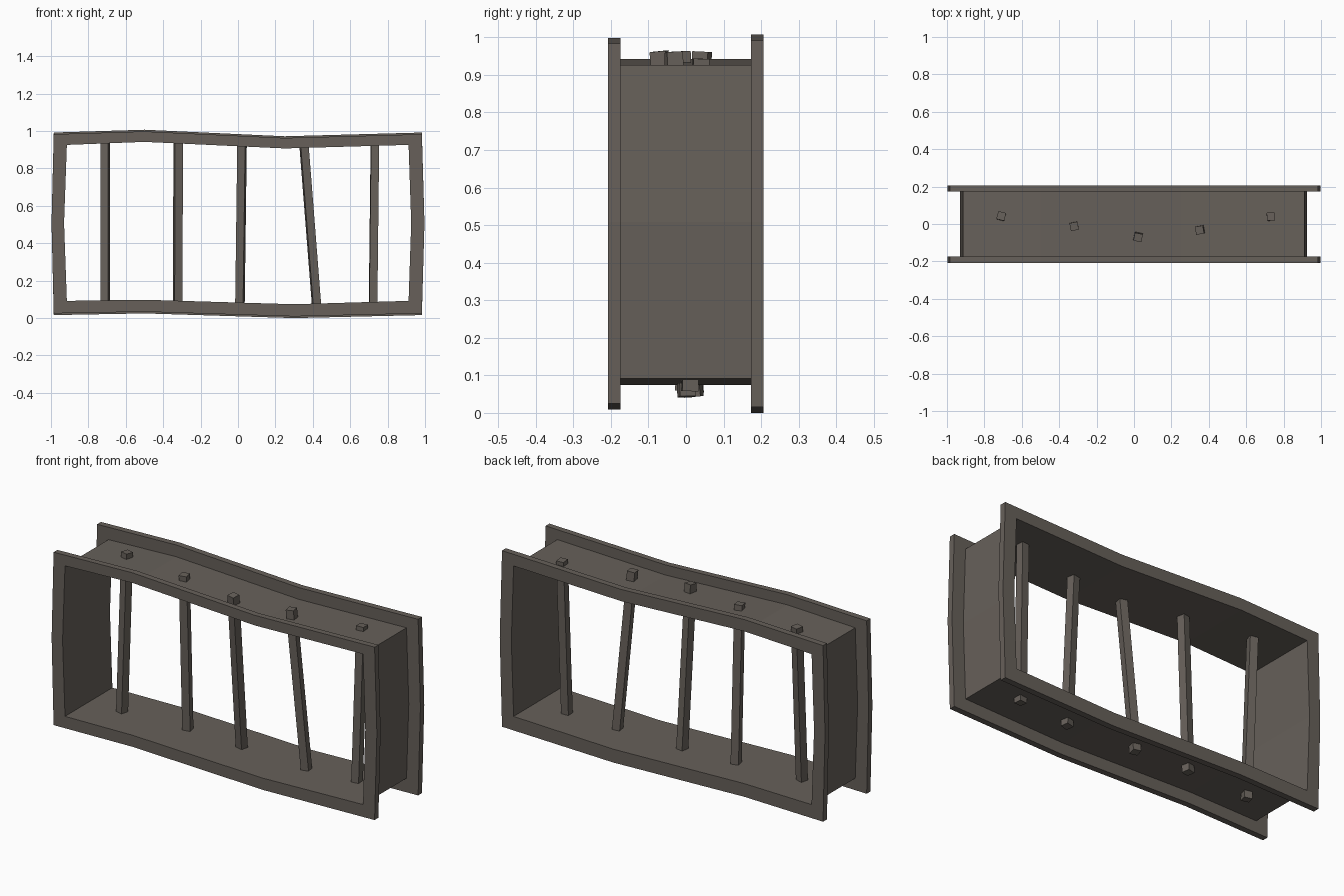
import bpy, bmesh, math
from mathutils import Vector, Matrix

if "Cube" in bpy.data.objects:
    bpy.data.objects.remove(bpy.data.objects["Cube"])

mat = bpy.data.materials.new("weathered dark grey")
mat.diffuse_color = (0.135, 0.118, 0.102, 1)
mat.use_nodes = True
mat.node_tree.nodes["Principled BSDF"].inputs["Base Color"].default_value = mat.diffuse_color

# Wavy outlines (x, z), clockwise from the top left corner
OUTER = [(-0.985, 0.985), (-0.5, 1.0), (0.25, 0.965), (0.983, 0.985),
         (0.997, 0.51), (0.983, 0.027), (0.3, 0.011), (-0.5, 0.036),
         (-0.985, 0.027), (-0.997, 0.51)]
INNER = [(-0.915, 0.928), (-0.5, 0.944), (0.25, 0.909), (0.912, 0.928),
         (0.926, 0.51), (0.912, 0.094), (0.3, 0.076), (-0.5, 0.1),
         (-0.915, 0.094), (-0.93, 0.51)]


def finish(bm, name):
    bmesh.ops.recalc_face_normals(bm, faces=bm.faces[:])
    me = bpy.data.meshes.new(name)
    bm.to_mesh(me)
    bm.free()
    me.materials.append(mat)
    ob = bpy.data.objects.new(name, me)
    bpy.context.collection.objects.link(ob)
    return ob


def loop(bm, pts, y):
    return [bm.verts.new((x, y, z)) for x, z in pts]


def bridge(bm, a, b):
    n = len(a)
    for i in range(n):
        j = (i + 1) % n
        bm.faces.new((a[i], a[j], b[j], b[i]))


def frame(name, y0, y1, grow):
    # flat ring with a square section; grow widens the outer edge vertically
    bm = bmesh.new()
    outer = [(x, z + (grow if z > 0.6 else -grow if z < 0.4 else 0)) for x, z in OUTER]
    rings = [loop(bm, p, y) for p, y in
             ((outer, y0), (outer, y1), (INNER, y1), (INNER, y0))]
    for k in range(4):
        bridge(bm, rings[k], rings[(k + 1) % 4])
    finish(bm, name)


# Front and back frames
frame("front_frame", -0.208, -0.175, 0.0)
frame("back_frame", 0.173, 0.207, 0.009)

# Thin lining between the frames
bm = bmesh.new()
bridge(bm, loop(bm, INNER, -0.175), loop(bm, INNER, 0.173))
finish(bm, "window_lining")

# Crooked bars: top (x, y, z), bottom (x, y, z), twist in degrees
BARS = [((-0.71, 0.043, 0.964), (-0.71, -0.003, 0.06), -15),
        ((-0.32, -0.013, 0.965), (-0.322, 0.022, 0.055), 12),
        ((0.022, -0.072, 0.965), (0.01, 0.022, 0.045), -12),
        ((0.35, -0.033, 0.962), (0.422, 0.002, 0.045), 10),
        ((0.732, 0.04, 0.945), (0.722, 0.01, 0.06), 4)]
for i, (top, bottom, twist) in enumerate(BARS, 1):
    t, b = Vector(top), Vector(bottom)
    axis = t - b
    rot = Vector((0, 0, 1)).rotation_difference(axis).to_matrix().to_4x4()
    m = (Matrix.Translation((t + b) / 2) @ rot @ Matrix.Rotation(math.radians(twist), 4, 'Z')
         @ Matrix.Diagonal((0.043, 0.043, axis.length, 1)))
    bm = bmesh.new()
    bmesh.ops.create_cube(bm, size=1, matrix=m)
    finish(bm, f"bar_{i}")

# Rest the lowest point on the ground
low = min(v.co.z for o in bpy.data.objects for v in o.data.vertices)
for o in bpy.data.objects:
    o.location.z = -low
